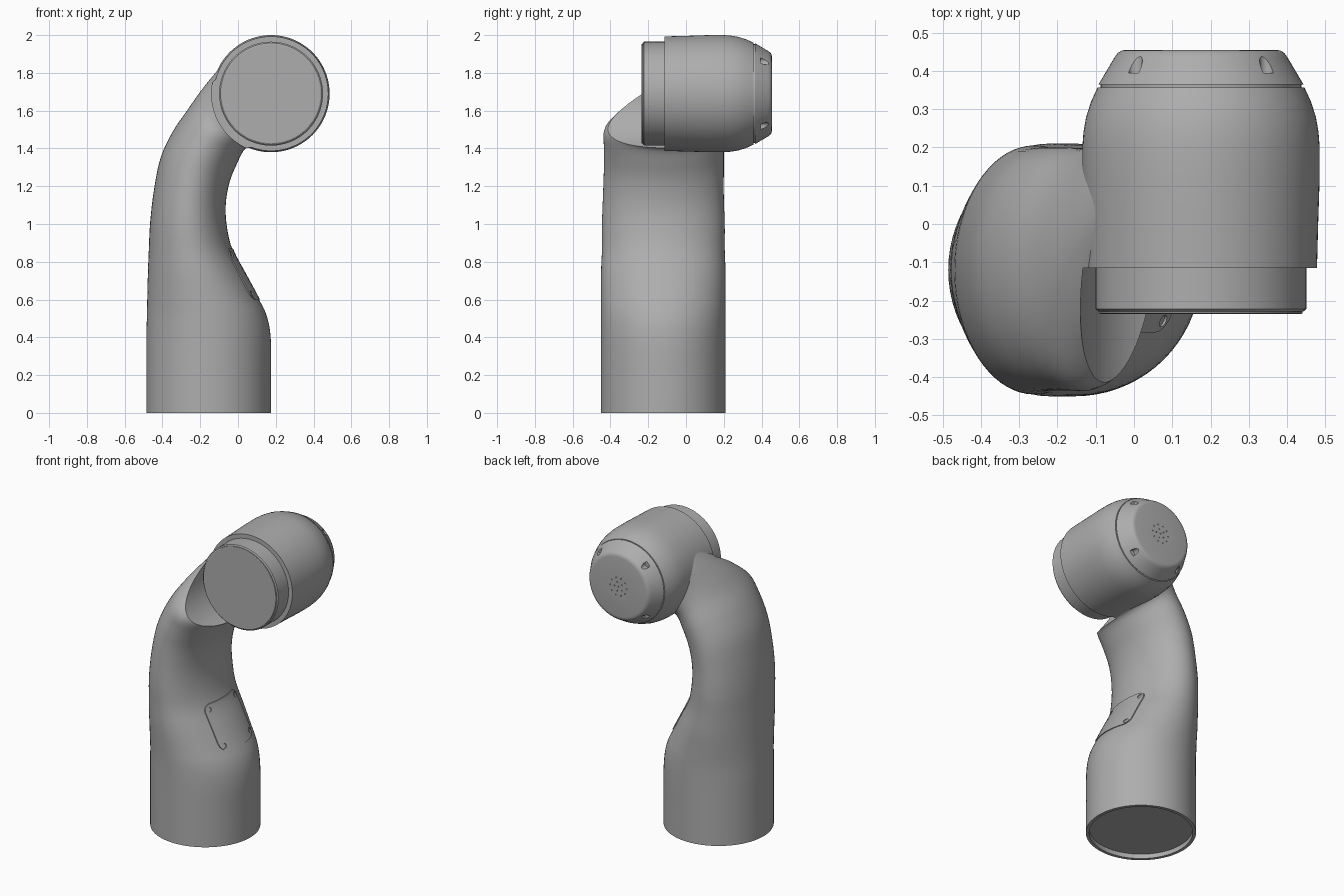
import bpy, bmesh
from math import sin, cos, pi, radians
from mathutils import Vector

if "Cube" in bpy.data.objects:
    bpy.data.objects.remove(bpy.data.objects["Cube"])

GREY = (0.42, 0.42, 0.42, 1)
grey = bpy.data.materials.new("satin grey")
grey.use_nodes = True
grey.diffuse_color = GREY
grey.node_tree.nodes["Principled BSDF"].inputs["Base Color"].default_value = GREY

HX, HZ = 0.175, 1.69      # head axis, running along y
AY = -0.12                # middle of the arm


def finish(name, bm):
    bmesh.ops.recalc_face_normals(bm, faces=bm.faces)
    me = bpy.data.meshes.new(name)
    bm.to_mesh(me)
    bm.free()
    me.materials.append(grey)
    ob = bpy.data.objects.new(name, me)
    bpy.context.collection.objects.link(ob)
    return ob


def add_loft(bm, rings):
    """Skin a list of closed rings and cap both ends."""
    vs = [[bm.verts.new(p) for p in ring] for ring in rings]
    n = len(vs[0])
    for a, b in zip(vs, vs[1:]):
        for i in range(n):
            j = (i + 1) % n
            bm.faces.new((a[i], a[j], b[j], b[i]))
    bm.faces.new(vs[0])
    bm.faces.new(vs[-1])


def loft(name, rings):
    bm = bmesh.new()
    add_loft(bm, rings)
    return finish(name, bm)


def disc_ring(centre, r, axis, n):
    """Circle of n points about a main axis."""
    pts = []
    for i in range(n):
        p = Vector(centre)
        p[(axis + 1) % 3] += r * cos(2 * pi * i / n)
        p[(axis + 2) % 3] += r * sin(2 * pi * i / n)
        pts.append(p)
    return pts


def rod(centre, r, axis, length, n=24):
    end = Vector(centre)
    end[axis] += length
    return [disc_ring(centre, r, axis, n), disc_ring(end, r, axis, n)]


def rods(name, items):
    bm = bmesh.new()
    for rings in items:
        add_loft(bm, rings)
    return finish(name, bm)


def boolean(ob, cutter, op="DIFFERENCE"):
    """Apply a boolean and discard the cutter."""
    m = ob.modifiers.new("cut", "BOOLEAN")
    m.operation, m.solver, m.object = op, "EXACT", cutter
    bpy.context.view_layer.objects.active = ob
    bpy.ops.object.modifier_apply(modifier=m.name)
    bpy.data.objects.remove(cutter)


# Arm sections: left x, left z, right x, right z, front y, back y
SECTIONS = [
    (-.485, 0, .175, 0, -.45, .21),
    (-.485, .2, .175, .2, -.45, .21),
    (-.485, .4, .173, .4, -.45, .21),
    (-.482, .52, .15, .52, -.45, .21),
    (-.48, .62, .1, .62, -.45, .21),
    (-.477, .74, .035, .74, -.45, .21),
    (-.472, .87, -.028, .86, -.445, .205),
    (-.465, 1.01, -.058, .98, -.445, .205),
    (-.445, 1.18, -.065, 1.1, -.44, .2),
    (-.41, 1.35, -.045, 1.22, -.435, .2),
    (-.345, 1.49, -.005, 1.32, -.435, .2),
    (-.27, 1.6, .04, 1.4, -.43, .2),
    (-.2, 1.7, .1, 1.4, -.36, .23),
    (-.12, 1.8, .16, 1.4, -.25, .29),
    (-.03, 1.9, .22, 1.42, -.18, .33),
    (.08, 1.94, .25, 1.45, -.1, .29),
]


def arm_rings(grow=0.0, steps=4, n=72):
    """Smoothly interpolated elliptical sections."""
    rings = []
    last = len(SECTIONS) - 1
    for k in range(last):
        p = [SECTIONS[min(max(k + d, 0), last)] for d in (-1, 0, 1, 2)]
        for s in range(steps + (k == last - 1)):
            t = s / steps
            lx, lz, rx, rz, y0, y1 = [
                b + .5 * t * (c - a + t * (2*a - 5*b + 4*c - d + t * (3*(b - c) + d - a)))
                for a, b, c, d in zip(*p)]
            mid = Vector(((lx + rx) / 2, (y0 + y1) / 2, (lz + rz) / 2))
            u = Vector((rx - lx, 0, rz - lz)) / 2
            u += u.normalized() * grow
            v = Vector((0, (y1 - y0) / 2 + grow, 0))
            rings.append([mid + u * cos(2*pi*i/n) + v * sin(2*pi*i/n) for i in range(n)])
    return rings


# Arm, scooped out around the front of the head, with a hollow foot and a seam mark
arm = loft("arm", arm_rings())
boolean(arm, loft("scoop", rod((HX, -1, HZ), .315, 1, 1 - .115, 96)))
boolean(arm, loft("foot_recess", rod((-.155, AY, -.1), .31, 2, .13, 72)))
boolean(arm, loft("seam", rod((.168, AY, -.05), .003, 2, .11, 8)))
for v in arm.data.vertices:
    v.co.z = max(v.co.z, 0)


# Service cover that follows the arm surface, with a screw recess in each corner
def cover_outline(x, hy=.163, hz=.135, r=.045, cz=.735):
    pts = []
    for q, (sy, sz) in enumerate(((1, 1), (-1, 1), (-1, -1), (1, -1))):
        for k in range(7):
            a = radians(90 * q + 15 * k)
            pts.append(Vector((x, AY + sy * (hy - r) + r * cos(a),
                               cz + sz * (hz - r) + r * sin(a))))
    return pts


cover = loft("service_cover", arm_rings(.006))
boolean(cover, loft("outline", [cover_outline(-.12), cover_outline(.4)]), "INTERSECT")
boolean(cover, rods("screw_holes", [rod((-.2, AY + sy * .133, .735 + sz * .105), .015, 0, .7)
                                    for sy in (-1, 1) for sz in (-1, 1)]))


# Head parts turned from (y, radius) profiles
def turned(name, profile, n=96):
    return loft(name, [disc_ring((HX, y, HZ), r, 1, n) for y, r in profile])


head = turned("head_housing", [
    (-.115, .303), (0, .306), (.12, .31), (.2, .31), (.24, .307), (.28, .3),
    (.32, .287), (.357, .27), (.357, .262), (.364, .262), (.364, .268),
    (.435, .226), (.447, .217), (.453, .207), (.455, .195)])
boolean(head, rods("bolt_holes", [
    rod((HX + sx * .172, .395, HZ + sz * .172), .019, 1, .2)
    for sx in (-1, 1) for sz in (-1, 1)]))

# Small vent holes in the rear face
vents = [rod((HX + r * cos(2*pi*i/n), .445, HZ + r * sin(2*pi*i/n)), .004, 1, .05, 8)
         for r, n in ((0, 1), (.03, 5), (.06, 10)) for i in range(n)]
boolean(head, rods("vent_holes", vents))

turned("front_collar", [(-.1, .275), (-.222, .275), (-.228, .268), (-.228, .25)])
turned("front_plate", [(-.2, .265), (-.233, .265), (-.235, .262)])

# Smooth shading with crisp edges
for ob in bpy.context.scene.objects:
    if ob.type == "MESH":
        bpy.ops.object.select_all(action="DESELECT")
        ob.select_set(True)
        bpy.context.view_layer.objects.active = ob
        bpy.ops.object.shade_smooth_by_angle(angle=radians(28))
